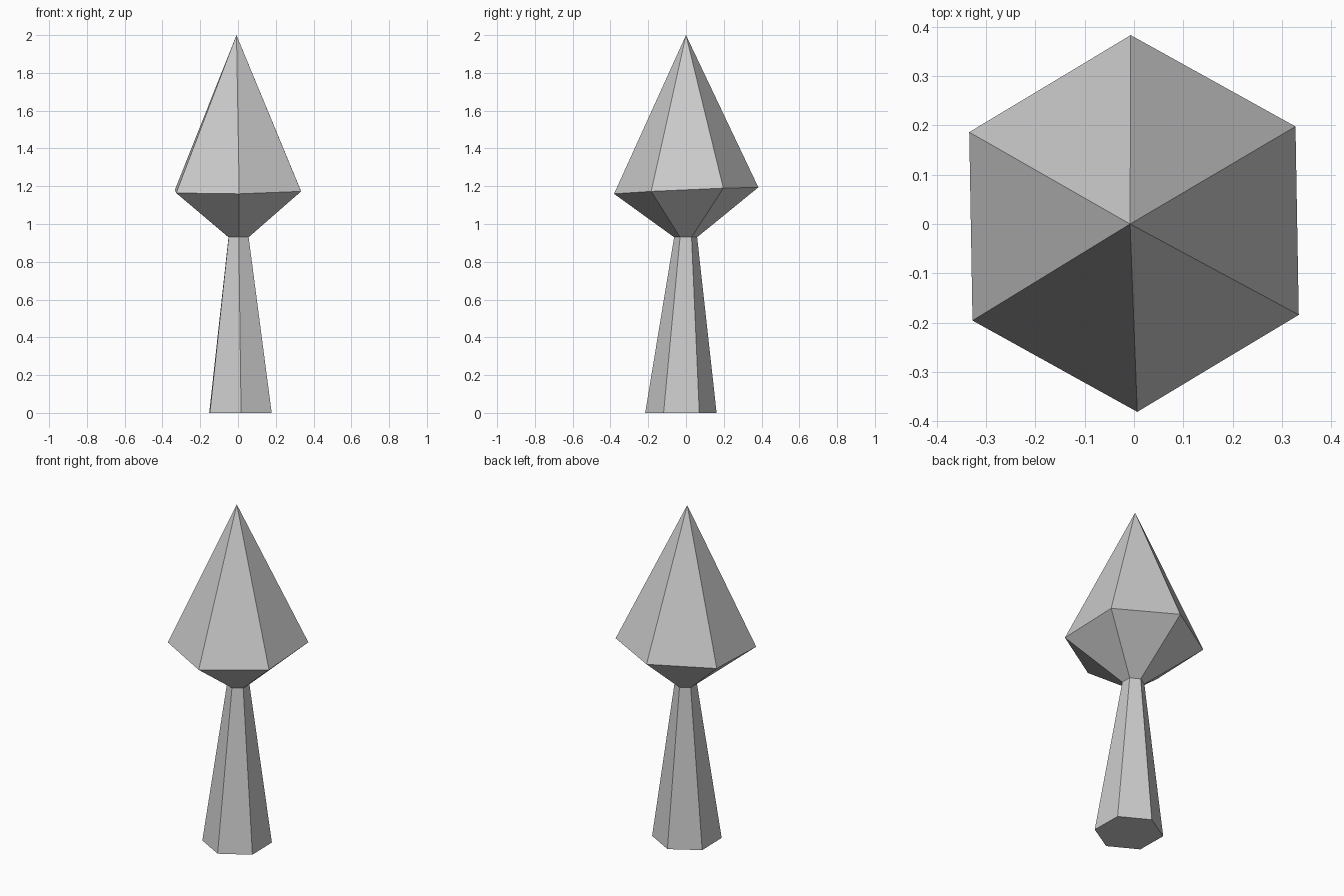
import bpy
import bmesh
from math import cos, sin, radians

cube = bpy.data.objects.get("Cube")
if cube:
    bpy.data.objects.remove(cube, do_unlink=True)

SIDES = 6
TWIST = radians(31)

grey = bpy.data.materials.new("light_grey")
grey.use_nodes = True
colour = (0.6, 0.6, 0.6, 1)
grey.diffuse_color = colour
grey.node_tree.nodes["Principled BSDF"].inputs["Base Color"].default_value = colour


def ring(bm, centre, radius, tilt=(0, 0)):
    """Hexagonal ring of vertices, optionally tilted by slopes in x and y."""
    verts = []
    for i in range(SIDES):
        a = TWIST + i * 2 * 3.14159265 / SIDES
        dx, dy = radius * cos(a), radius * sin(a)
        dz = tilt[0] * dx + tilt[1] * dy
        verts.append(bm.verts.new((centre[0] + dx, centre[1] + dy, centre[2] + dz)))
    return verts


def bridge(bm, low, high):
    for i in range(SIDES):
        j = (i + 1) % SIDES
        bm.faces.new((low[i], low[j], high[j], high[i]))


def finish(bm, name):
    bmesh.ops.recalc_face_normals(bm, faces=bm.faces)
    mesh = bpy.data.meshes.new(name)
    bm.to_mesh(mesh)
    bm.free()
    mesh.materials.append(grey)
    bpy.context.collection.objects.link(bpy.data.objects.new(name, mesh))


neck = ((0.003, -0.002, 0.93), 0.061)

# Tapered trunk, slightly leaning
bm = bmesh.new()
base = ring(bm, (0.013, -0.027, 0), 0.189)
top = ring(bm, *neck)
bridge(bm, base, top)
bm.faces.new(base[::-1])
finish(bm, "trunk")

# Pointed crown with a tilted widest ring
bm = bmesh.new()
bottom = ring(bm, *neck)
rim = ring(bm, (0, 0.001, 1.177), 0.382, (0.012, 0.045))
tip = bm.verts.new((-0.008, 0, 2))
bridge(bm, bottom, rim)
for i in range(SIDES):
    bm.faces.new((rim[i], rim[(i + 1) % SIDES], tip))
finish(bm, "crown")

# Open shells get a consistent outward direction
for name in ("trunk", "crown"):
    mesh = bpy.data.objects[name].data
    side = mesh.polygons[0]
    if side.normal.x * side.center.x + side.normal.y * side.center.y < 0:
        mesh.flip_normals()
